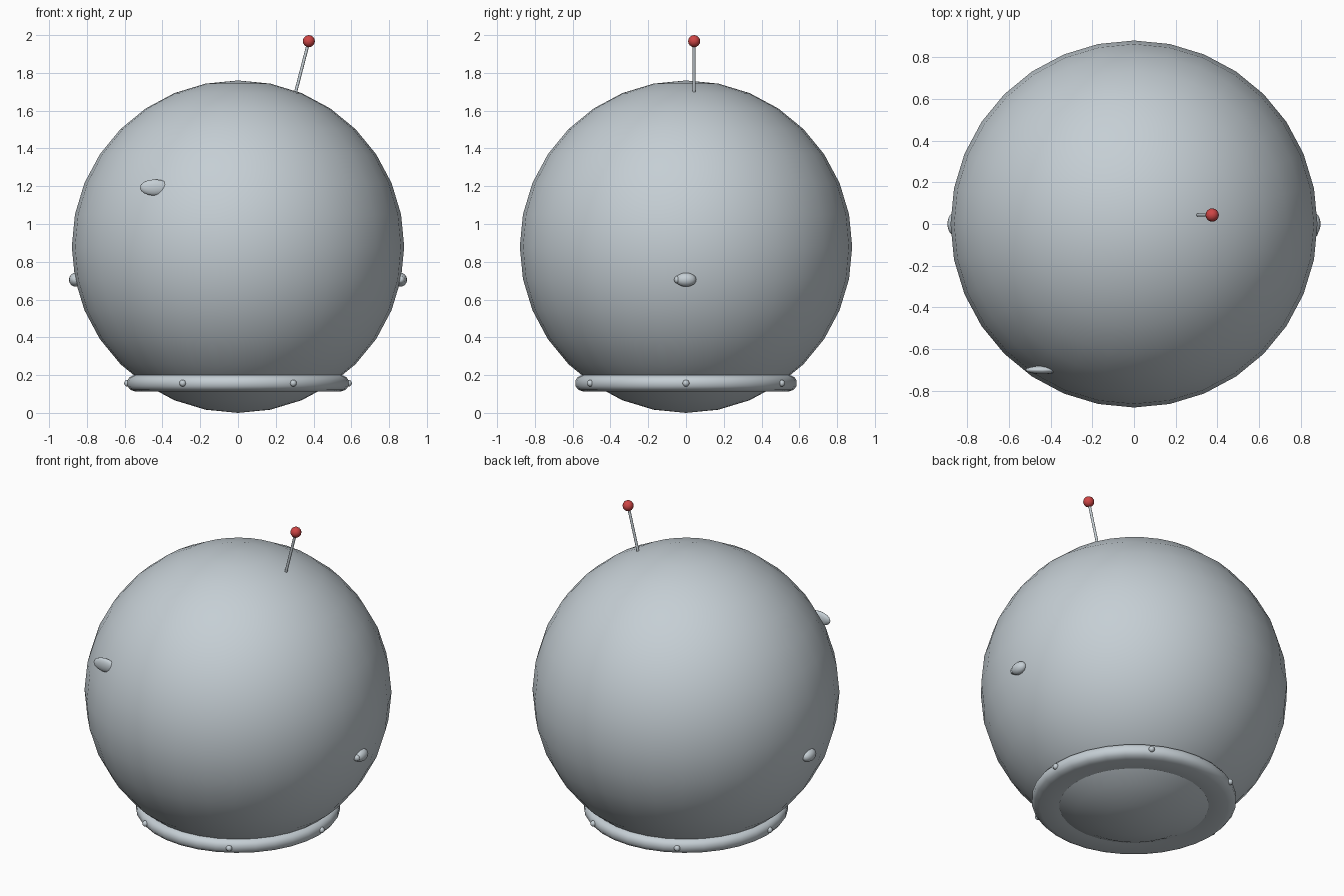
import bpy, bmesh, math
from mathutils import Vector

if "Cube" in bpy.data.objects:
    bpy.data.objects.remove(bpy.data.objects["Cube"])


def material(name, rgb):
    m = bpy.data.materials.new(name)
    m.diffuse_color = (*rgb, 1)
    m.use_nodes = True
    m.node_tree.nodes["Principled BSDF"].inputs["Base Color"].default_value = m.diffuse_color
    return m


GREY = material("pale_blue_grey", (0.56, 0.62, 0.66))
RED = material("signal_red", (0.62, 0.06, 0.06))


def finish(obj, name, mat, angle=60):
    obj.name = name
    obj.data.materials.append(mat)
    bpy.ops.object.select_all(action='DESELECT')
    obj.select_set(True)
    bpy.context.view_layer.objects.active = obj
    bpy.ops.object.shade_smooth_by_angle(angle=math.radians(angle))
    return obj


def ball(name, loc, size, mat=GREY, segments=16, rings=8):
    bpy.ops.mesh.primitive_uv_sphere_add(segments=segments, ring_count=rings, radius=1)
    obj = bpy.context.object
    for v in obj.data.vertices:
        v.co = Vector((v.co.x * size[0], v.co.y * size[1], v.co.z * size[2]))
    obj.location = loc
    return finish(obj, name, mat)


def rod(name, a, b, radius, mat=GREY):
    a, b = Vector(a), Vector(b)
    bpy.ops.mesh.primitive_cylinder_add(vertices=12, radius=radius, depth=(b - a).length,
                                        location=(a + b) / 2)
    obj = bpy.context.object
    obj.rotation_euler = (b - a).to_track_quat('Z', 'Y').to_euler()
    return finish(obj, name, mat)


def lathe(name, profile, steps, mat=GREY):
    bm = bmesh.new()
    vs = [bm.verts.new((r, 0, z)) for r, z in profile]
    edges = [bm.edges.new((vs[i], vs[(i + 1) % len(vs)])) for i in range(len(vs))]
    bmesh.ops.spin(bm, geom=vs + edges, cent=(0, 0, 0), axis=(0, 0, 1),
                   angle=math.tau, steps=steps, use_duplicate=False)
    bmesh.ops.remove_doubles(bm, verts=bm.verts, dist=0.0005)
    bmesh.ops.recalc_face_normals(bm, faces=bm.faces)
    me = bpy.data.meshes.new(name)
    bm.to_mesh(me)
    bm.free()
    obj = bpy.data.objects.new(name, me)
    bpy.context.collection.objects.link(obj)
    return finish(obj, name, mat)


# Round helmet shell
ball("helmet_shell", (0, 0, 0.88), (0.88, 0.88, 0.88), segments=32, rings=16)

# Neck collar with rounded outer edge
lathe("neck_collar", [(0.41, 0.118), (0.45, 0.113), (0.54, 0.112), (0.57, 0.122), (0.586, 0.142),
                      (0.586, 0.172), (0.573, 0.19), (0.55, 0.2), (0.48, 0.2)], 32)

# Six rivets around the collar
for i in range(6):
    a = i * math.tau / 6
    ball(f"collar_rivet_{i + 1}", (0.585 * math.cos(a), 0.585 * math.sin(a), 0.157),
         (0.018, 0.018, 0.018), segments=12, rings=8)

# Ear knobs on both sides, with a small button on the right one
for side, label in ((-1, "left"), (1, "right")):
    ball(f"{label}_ear_knob", (side * 0.86, 0, 0.705), (0.035, 0.055, 0.037))
ball("right_ear_button", (0.862, -0.045, 0.705), (0.02, 0.018, 0.02), segments=12)

# Thin reflection disc on the upper front
ball("front_glint", (-0.44, -0.7, 1.193), (0.08, 0.02, 0.043))

# Tilted antenna with its red tip
rod("antenna_rod", (0.298, 0.043, 1.67), (0.375, 0.043, 1.968), 0.008)
ball("antenna_tip", (0.375, 0.043, 1.968), (0.032, 0.032, 0.032), RED)
